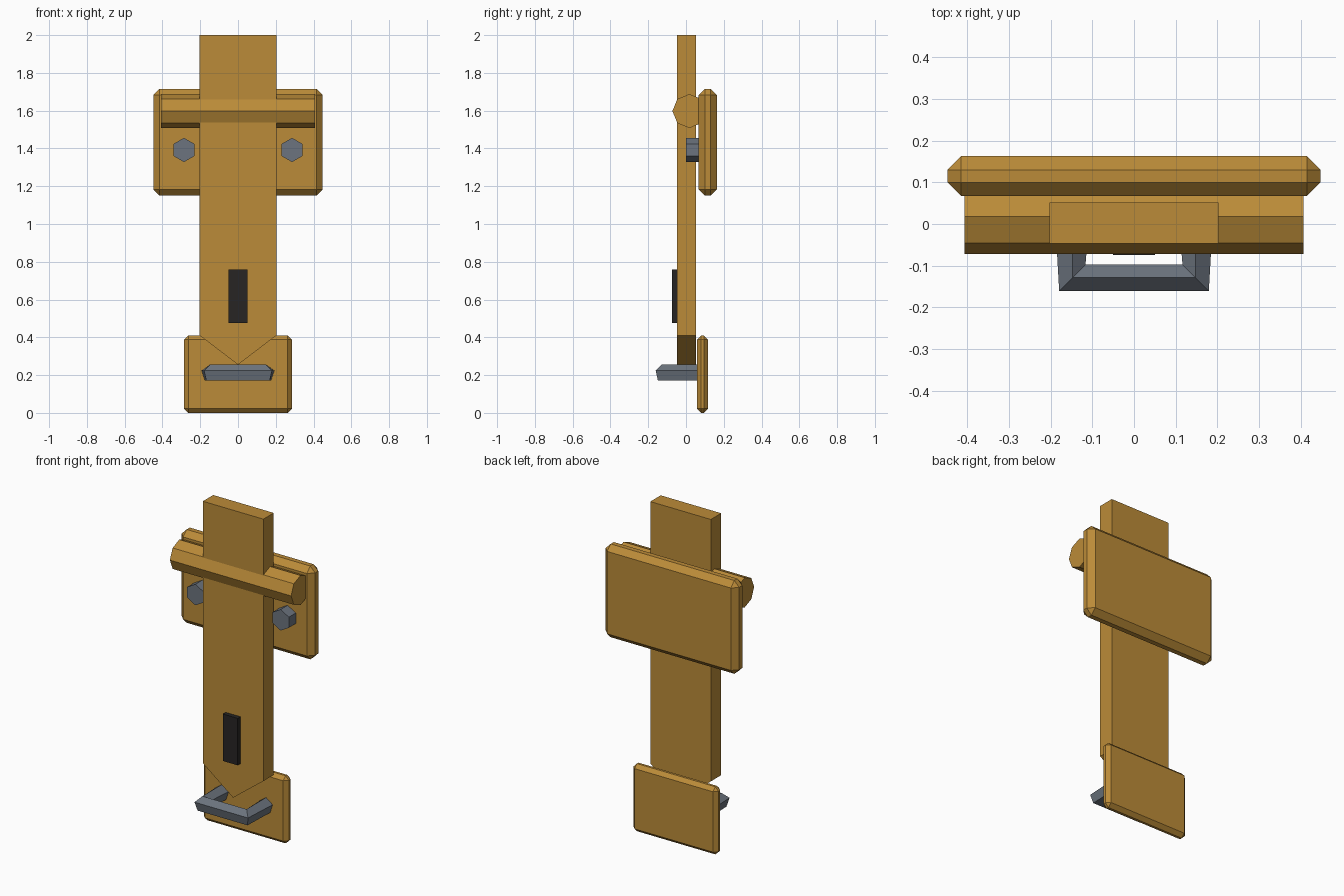
import bpy, bmesh, math
from mathutils import Vector, Matrix

if "Cube" in bpy.data.objects:
    bpy.data.objects.remove(bpy.data.objects["Cube"])


def material(name, rgb):
    m = bpy.data.materials.new(name)
    m.diffuse_color = (*rgb, 1)
    m.use_nodes = True
    m.node_tree.nodes["Principled BSDF"].inputs["Base Color"].default_value = m.diffuse_color
    return m


WOOD = material("wood", (0.50, 0.26, 0.04))
IRON = material("iron", (0.15, 0.175, 0.21))
DARK = material("dark", (0.02, 0.018, 0.017))


def finish(bm, name, mat):
    bmesh.ops.recalc_face_normals(bm, faces=bm.faces)
    mesh = bpy.data.meshes.new(name)
    bm.to_mesh(mesh)
    bm.free()
    mesh.materials.append(mat)
    obj = bpy.data.objects.new(name, mesh)
    bpy.context.collection.objects.link(obj)
    return obj


def loft(name, rings, mat):
    """Skin a list of equal-length point rings and cap both ends."""
    bm = bmesh.new()
    rows = [[bm.verts.new(p) for p in ring] for ring in rings]
    for a, b in zip(rows, rows[1:]):
        for i in range(len(a)):
            j = (i + 1) % len(a)
            bm.faces.new((a[i], a[j], b[j], b[i]))
    bm.faces.new(rows[0])
    bm.faces.new(rows[-1])
    return finish(bm, name, mat)


def box(name, lo, hi, mat, bevel=0):
    lo, hi = Vector(lo), Vector(hi)
    bm = bmesh.new()
    bmesh.ops.create_cube(bm, size=1, matrix=Matrix.Translation((lo + hi) / 2)
                          @ Matrix.Diagonal((*(hi - lo), 1)))
    if bevel:
        bmesh.ops.bevel(bm, geom=bm.edges[:], offset=bevel, segments=1,
                        profile=0.5, affect='EDGES')
    return finish(bm, name, mat)


def polygon(n, r, start=0.0):
    return [(r * math.cos(start + math.tau * i / n),
             r * math.sin(start + math.tau * i / n)) for i in range(n)]


# Long sliding board with a pointed lower end
outline = [(-0.203, 2.0), (-0.203, 0.41), (0, 0.255), (0.203, 0.41), (0.203, 2.0)]
loft("sliding_board", [[(x, y, z) for x, z in outline] for y in (-0.047, 0.052)], WOOD)

# Chamfered backing plates
box("upper_plate", (-0.448, 0.067, 1.15), (0.448, 0.163, 1.716), WOOD, 0.033)
box("lower_plate", (-0.285, 0.058, 0.0), (0.285, 0.117, 0.41), WOOD, 0.022)

# Eight-sided crossbar
loft("crossbar", [[(x, 0.018 + a, 1.598 + b) for a, b in polygon(8, 0.09)]
                  for x in (-0.407, 0.407)], WOOD)

# Hexagonal bolts
for side, sx in (("left", -1), ("right", 1)):
    loft(f"{side}_bolt", [[(sx * 0.286 + a, y, 1.392 + b)
                           for a, b in polygon(6, 0.064, math.pi / 2)]
                          for y in (0.0, 0.072)], IRON)

# Dark slot on the board
box("slot", (-0.05, -0.074, 0.475), (0.05, -0.045, 0.76), DARK)

# U-shaped catch: pentagon swept along three straight runs
d = math.sqrt(0.5)
path = [((-0.148, 0.068), (-1, 0)), ((-0.148, -0.129), (-d, -d)),
        ((0.148, -0.129), (d, -d)), ((0.148, 0.068), (1, 0))]
loft("catch_loop", [[(x + a * ox, y + a * oy, 0.209 + b)
                     for a, b in polygon(5, 0.047, math.pi / 2)]
                    for (x, y), (ox, oy) in path], IRON)
